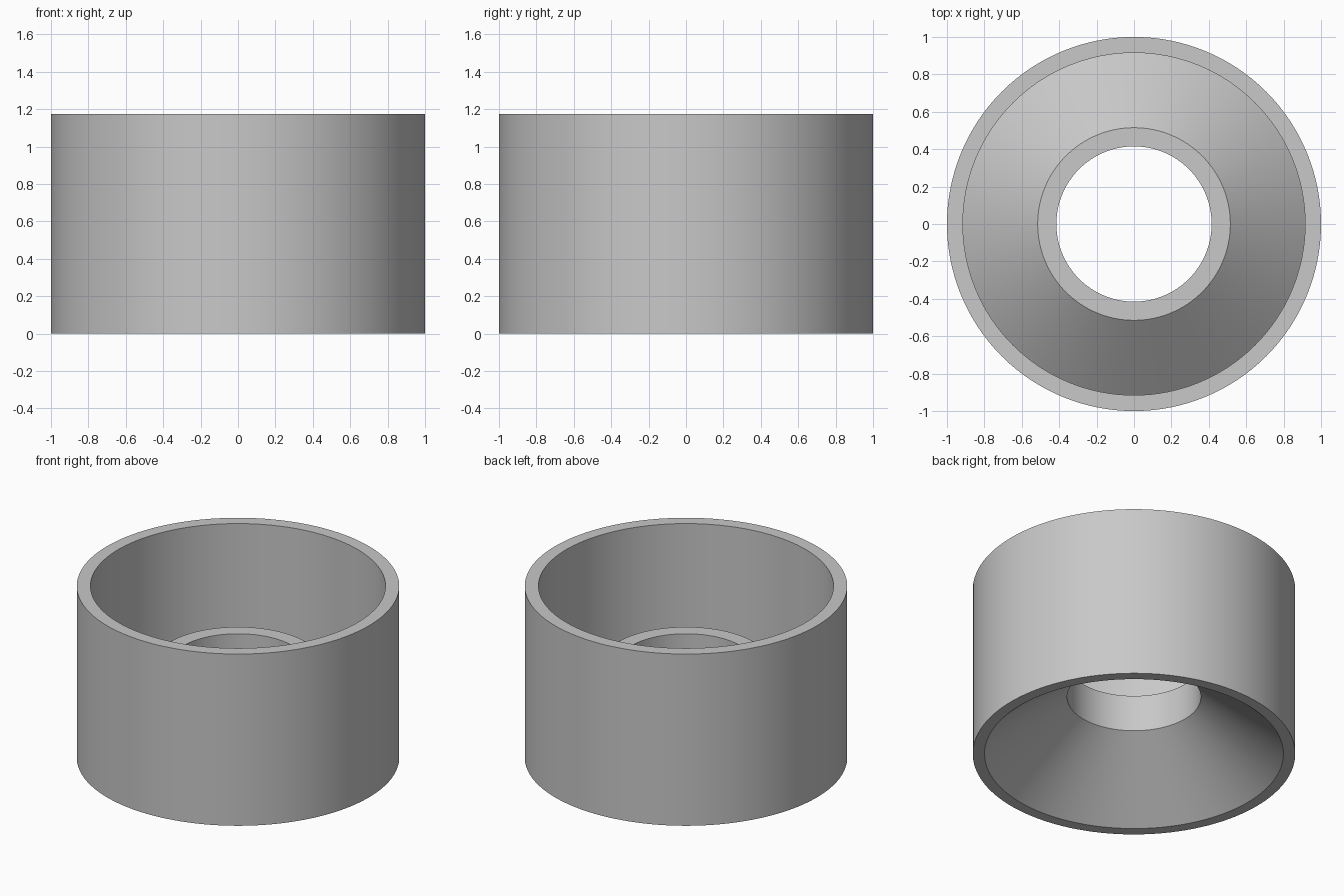
import bpy, bmesh, math

if "Cube" in bpy.data.objects:
    bpy.data.objects.remove(bpy.data.objects["Cube"])

SEGMENTS = 128

grey = bpy.data.materials.new("light grey")
grey.diffuse_color = (0.58, 0.58, 0.58, 1)
grey.use_nodes = True
grey.node_tree.nodes["Principled BSDF"].inputs["Base Color"].default_value = grey.diffuse_color

# Closed cross-section (radius, height): outer wall, rim, inner wall,
# raised cone, hub top, through hole, hollow cone underneath
PROFILE = [
    (1.0, 0.0), (1.0, 1.175), (0.915, 1.175), (0.915, 0.33),
    (0.515, 0.654), (0.415, 0.654), (0.415, 0.405), (0.927, 0.0),
]


def lathe(name, profile, material):
    """Revolve a closed profile around the z axis."""
    bm = bmesh.new()
    rings = []
    for i in range(SEGMENTS):
        a = 2 * math.pi * i / SEGMENTS
        rings.append([bm.verts.new((r * math.cos(a), r * math.sin(a), z))
                      for r, z in profile])
    n = len(profile)
    for i in range(SEGMENTS):
        here, there = rings[i], rings[(i + 1) % SEGMENTS]
        for j in range(n):
            k = (j + 1) % n
            bm.faces.new((here[j], there[j], there[k], here[k]))
    bmesh.ops.recalc_face_normals(bm, faces=bm.faces)
    mesh = bpy.data.meshes.new(name)
    bm.to_mesh(mesh)
    bm.free()
    mesh.materials.append(material)
    obj = bpy.data.objects.new(name, mesh)
    bpy.context.collection.objects.link(obj)
    bpy.context.view_layer.objects.active = obj
    obj.select_set(True)
    bpy.ops.object.shade_smooth_by_angle(angle=math.radians(25))
    return obj


# Round cup with a conical floor and a central hole
lathe("cup_body", PROFILE, grey)
